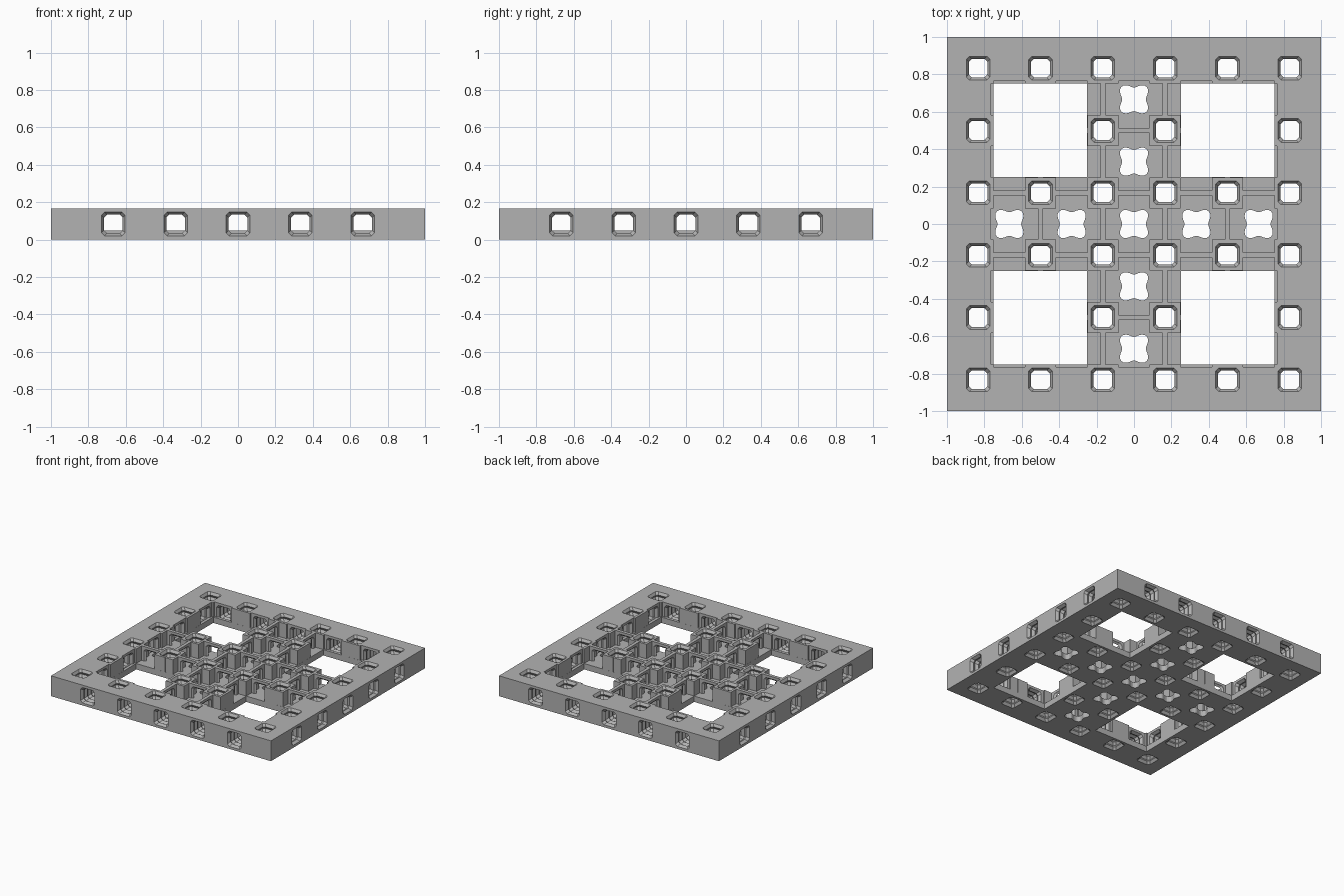
import bpy, bmesh, math
from mathutils import Vector

if "Cube" in bpy.data.objects:
    bpy.data.objects.remove(bpy.data.objects["Cube"])

H = 0.167                 # overall height
P = 1 / 3                 # cell pitch
FLOOR = 0.048             # floor thickness
INNER = 0.765             # inner face of the rim
CELLS = [i * P for i in range(-2, 3)]
POSTS = [(i - 2.5) * P for i in range(6)]


def obj(name, bm):
    bmesh.ops.recalc_face_normals(bm, faces=bm.faces)
    me = bpy.data.meshes.new(name)
    bm.to_mesh(me)
    bm.free()
    o = bpy.data.objects.new(name, me)
    bpy.context.collection.objects.link(o)
    return o


def box(bm, x0, x1, y0, y1, z0, z1):
    vs = bmesh.ops.create_cube(bm, size=1)["verts"]
    for v in vs:
        v.co = Vector((x0 + (v.co.x + .5) * (x1 - x0),
                       y0 + (v.co.y + .5) * (y1 - y0),
                       z0 + (v.co.z + .5) * (z1 - z0)))


def loft(bm, rings):
    """Closed solid through a list of equal-length point rings."""
    rows = [[bm.verts.new(p) for p in r] for r in rings]
    n = len(rows[0])
    for a, b in zip(rows, rows[1:]):
        for i in range(n):
            j = (i + 1) % n
            bm.faces.new((a[i], a[j], b[j], b[i]))
    bm.faces.new(rows[0][::-1])
    bm.faces.new(rows[-1])


def cut_square(h, c=0.016):
    """Square outline with clipped corners."""
    k = h - c
    return [(h, -k), (h, k), (k, h), (-k, h), (-h, k), (-h, -k), (-k, -h), (k, -h)]


def apply(target, tool, op):
    """Fast boolean, with the exact solver as a fallback."""
    before = len(target.data.polygons)
    bpy.context.view_layer.objects.active = target
    for solver in ("MANIFOLD", "EXACT"):
        m = target.modifiers.new("cut", "BOOLEAN")
        m.object, m.operation, m.solver = tool, op, solver
        bpy.ops.object.modifier_apply(modifier=m.name)
        if len(target.data.polygons) != before:
            break
    bpy.data.objects.remove(tool)


# Solid block
bm = bmesh.new()
box(bm, -1, 1, -1, 1, 0, H)
tile = obj("grid_tile", bm)

# Plus-shaped pockets that leave corner posts and thin walls
bm = bmesh.new()
clip = lambda v: max(-INNER, min(INNER, v))
A, B = .084, .153
plus = [(B, -A), (B, A), (A, A), (A, B), (-A, B), (-A, A),
        (-B, A), (-B, -A), (-A, -A), (-A, -B), (A, -B), (A, -A)]
for x in CELLS:
    for y in CELLS:
        loft(bm, [[(clip(x + u), clip(y + w), z) for u, w in plus] for z in (.02, .3)])
apply(tile, obj("pocket_cutter", bm), "DIFFERENCE")

# Ribbed tunnels through the rim and the thin walls
WIDE, NARROW = .063, .05
half = [(.1667 - .0133, WIDE), (.1667, NARROW), (.1667 + .0133, WIDE),
        (.5 - .0133, WIDE), (.5, NARROW), (.5 + .0133, WIDE)]
half += [(INNER + i * (1 - INNER) / 10, NARROW if i % 2 else WIDE) for i in range(11)]
half.append((1.02, WIDE + .01))
stations = [(-t, h) for t, h in reversed(half)] + half
for axis in (0, 1):
    bm = bmesh.new()
    for c in CELLS:
        rings = []
        for t, h in stations:
            rings.append([(t, c + u, H / 2 + w) if axis == 0 else (c + u, t, H / 2 + w)
                          for u, w in cut_square(h)])
        loft(bm, rings)
    apply(tile, obj("tunnel_cutter", bm), "DIFFERENCE")

# Floor plate
bm = bmesh.new()
box(bm, -.775, .775, -.775, .775, .01, FLOOR)
apply(tile, obj("floor_plate", bm), "UNION")

# Four large square windows
bm = bmesh.new()
for sx in (-.5, .5):
    for sy in (-.5, .5):
        box(bm, sx - .25, sx + .25, sy - .25, sy + .25, -.1, .3)
apply(tile, obj("window_cutter", bm), "DIFFERENCE")

# Ribbed vertical holes in the posts
bm = bmesh.new()
levels = [(-.02, WIDE + .01)] + [(i * H / 8, NARROW if i % 2 else WIDE) for i in range(9)]
levels.append((H + .02, WIDE + .01))
for x in POSTS:
    for y in POSTS:
        if abs(abs(x) - .5) < .01 and abs(abs(y) - .5) < .01:
            continue
        loft(bm, [[(x + u, y + w, z) for u, w in cut_square(h)] for z, h in levels])
apply(tile, obj("post_hole_cutter", bm), "DIFFERENCE")

# Four-lobed holes in the floor of the central cross
bm = bmesh.new()
angles = [2 * math.pi * i / 40 for i in range(40)]
for x in CELLS:
    for y in CELLS:
        if min(abs(x), abs(y)) < .01:
            ring = [((.079 - .016 * math.cos(4 * a)) * math.cos(a) + x,
                     (.079 - .016 * math.cos(4 * a)) * math.sin(a) + y) for a in angles]
            loft(bm, [[(u, w, z) for u, w in ring] for z in (-.05, .1)])
apply(tile, obj("lobe_cutter", bm), "DIFFERENCE")

# Plain grey material
mat = bpy.data.materials.new("grey")
mat.diffuse_color = (.45, .45, .45, 1)
mat.use_nodes = True
mat.node_tree.nodes["Principled BSDF"].inputs["Base Color"].default_value = mat.diffuse_color
tile.data.materials.clear()
tile.data.materials.append(mat)
for p in tile.data.polygons:
    p.material_index = 0
    p.use_smooth = False
